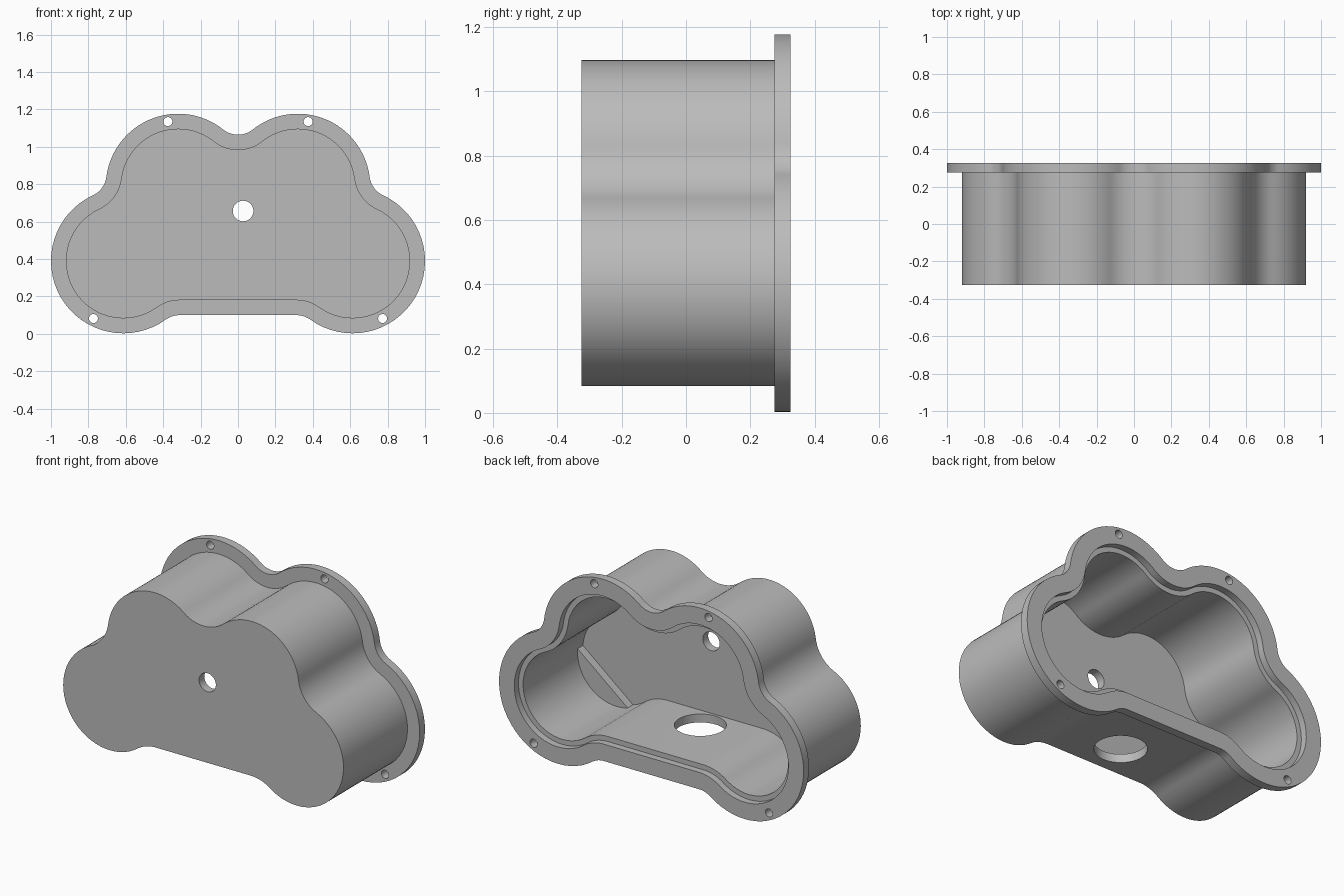
import bpy, bmesh, math
from mathutils import Vector

if "Cube" in bpy.data.objects:
    bpy.data.objects.remove(bpy.data.objects["Cube"])

grey = bpy.data.materials.new("plain grey")
grey.use_nodes = True
COLOUR = (0.5, 0.5, 0.5, 1)
grey.diffuse_color = COLOUR
grey.node_tree.nodes["Principled BSDF"].inputs["Base Color"].default_value = COLOUR

LOBE, FILLET = 0.387, 0.126
FLANGE_BACK, FLANGE_FRONT, FRONT = 0.325, 0.275, -0.325
WALL, BODY = 0.05, 0.08          # wall thickness, inset of body from flange edge
INNER = BODY + WALL
# arc centres of one half, alternating hollow fillet and round lobe
CENTRES = [Vector(c) for c in ((0.313, -0.026), (0.613, 0.39), (0.829, 0.855),
                               (0.32, 0.79), (0, 1.191))]


def outline(inset):
    """Cloud outline in x, z, moved inwards by inset."""
    half = []
    for i, c in enumerate(CENTRES):
        hollow = i % 2 == 0
        before = CENTRES[i - 1] - c if i else Vector((0, 1))
        after = CENTRES[i + 1] - c if i < len(CENTRES) - 1 else Vector((0, -1))
        a, b = (math.atan2(v.y, v.x) for v in (before, after))
        sweep = (b - a) % math.tau - (math.tau if hollow else 0)
        radius = FILLET + inset if hollow else LOBE - inset
        steps = 10 if hollow else 32
        for k in range(steps + 1):
            if i and k == 0:
                continue                       # shared with the arc before
            t = a + sweep * k / steps
            half.append((c.x + radius * math.cos(t), c.y + radius * math.sin(t)))
    return half + [(-x, z) for x, z in reversed(half[:-1])]


def stack(name, layers):
    """Bridge a row of (outline, y) loops into one closed solid."""
    bm = bmesh.new()
    loops = [[bm.verts.new((x, y, z)) for x, z in pts] for pts, y in layers]
    for p, q in zip(loops, loops[1:]):
        for j in range(len(p)):
            k = (j + 1) % len(p)
            bm.faces.new((p[j], p[k], q[k], q[j]))
    bm.faces.new(loops[0])
    bm.faces.new(loops[-1])
    bmesh.ops.recalc_face_normals(bm, faces=bm.faces)
    mesh = bpy.data.meshes.new(name)
    bm.to_mesh(mesh)
    bm.free()
    mesh.materials.append(grey)
    ob = bpy.data.objects.new(name, mesh)
    bpy.context.collection.objects.link(ob)
    return ob


def activate(ob):
    bpy.ops.object.select_all(action="DESELECT")
    ob.select_set(True)
    bpy.context.view_layer.objects.active = ob


def drill(ob, location, radius, depth, along_y=True):
    """Cut a round hole and remove the cutter."""
    bpy.ops.mesh.primitive_cylinder_add(
        vertices=48, radius=radius, depth=depth, location=location,
        rotation=(math.pi / 2 if along_y else 0, 0, 0))
    cutter = bpy.context.object
    cutter.hide_render = True
    cutter.data.materials.append(grey)
    mod = ob.modifiers.new("hole", "BOOLEAN")
    mod.operation, mod.solver, mod.object = "DIFFERENCE", "EXACT", cutter
    activate(ob)
    bpy.ops.object.modifier_apply(modifier=mod.name)
    bpy.data.objects.remove(cutter)


# Hollow cloud box: front plate, wall, flange, lid recess and cavity
LIP = 0.1
SEAT = FLANGE_BACK - 0.04
housing = stack("cloud_housing", [(outline(i), y) for i, y in (
    (BODY, FRONT), (BODY, FLANGE_FRONT), (0, FLANGE_FRONT), (0, FLANGE_BACK),
    (LIP, FLANGE_BACK), (LIP, SEAT), (INNER, SEAT), (INNER, FRONT + WALL))])

# Screw holes, front hole and floor hole
for side in (-1, 1):
    for x, z in ((0.375, 1.135), (0.773, 0.082)):
        drill(housing, (side * x, 0.3, z), 0.024, 0.12)
drill(housing, (0.027, -0.3, 0.657), 0.055, 0.2)
drill(housing, (-0.01, -0.12, 0.2), 0.14, 0.2, along_y=False)

# Raised pads across the lower outer corners of the front plate
pads = []
for side, name in ((1, "left_corner_pad"), (-1, "right_corner_pad")):
    arc = [(side * x, z) for x, z in outline(INNER - 0.01)
           if x > 0.5 and 0.29 * (x - 0.52) > 0.35 * (z - 0.14) and z < 0.5]
    pads.append(stack(name, [(arc, FRONT + WALL - 0.01), (arc, FRONT + 2 * WALL)]))

for ob in [housing] + pads:
    activate(ob)
    bpy.ops.object.shade_smooth_by_angle(angle=math.radians(30))
